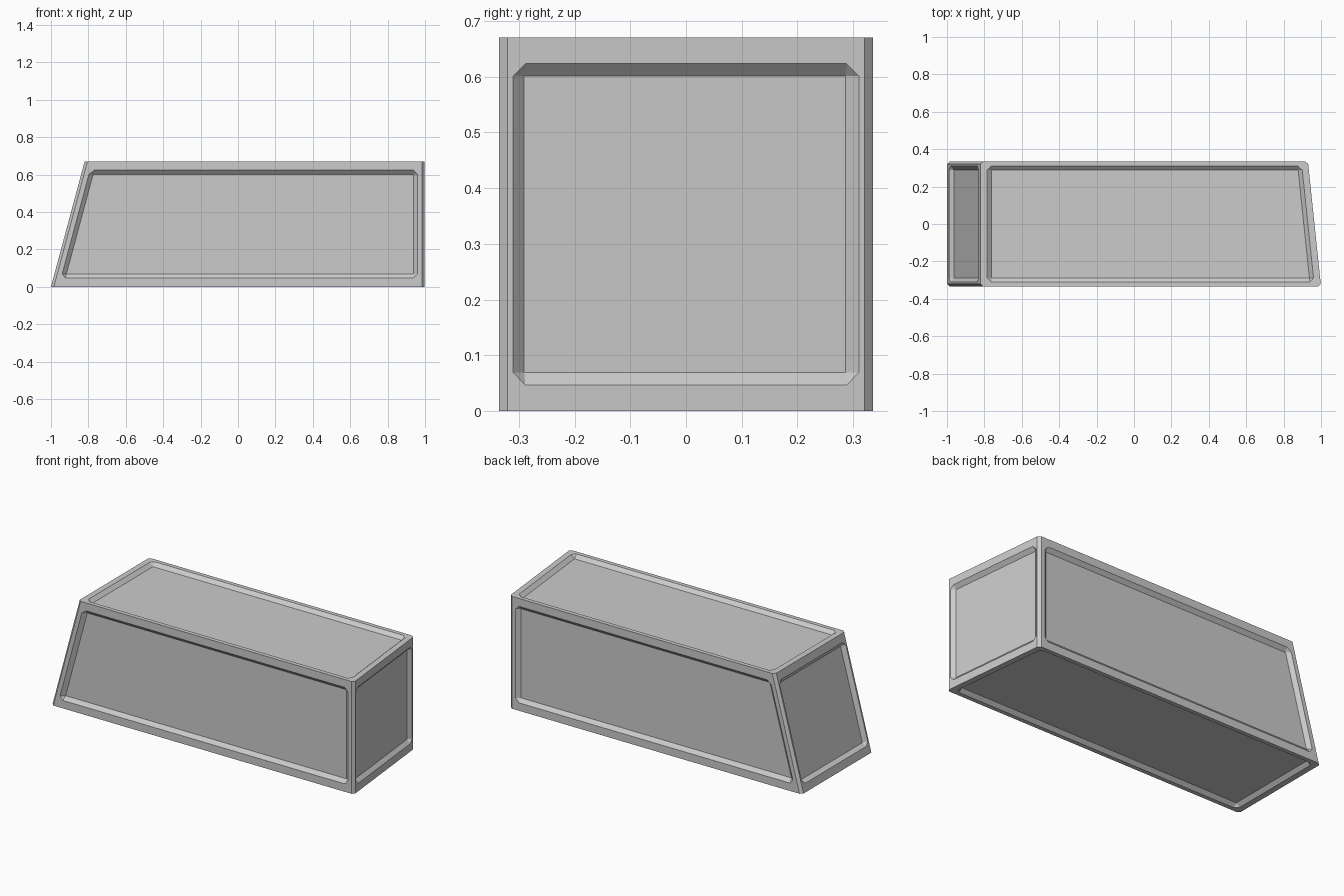
import bpy, bmesh
from mathutils import Vector
from mathutils.geometry import intersect_line_line

cube = bpy.data.objects.get("Cube")
if cube:
    bpy.data.objects.remove(cube)

H, W = 0.67, 0.335        # height and half depth
WALL, DEPTH = 0.022, 0.02  # slope width and depth of the recesses

grey = bpy.data.materials.new("light_grey")
grey.use_nodes = True
colour = (0.6, 0.6, 0.6, 1)
grey.diffuse_color = colour
grey.node_tree.nodes["Principled BSDF"].inputs["Base Color"].default_value = colour


def make_object(name, bm):
    mesh = bpy.data.meshes.new(name)
    bmesh.ops.recalc_face_normals(bm, faces=bm.faces)
    bm.to_mesh(mesh)
    bm.free()
    obj = bpy.data.objects.new(name, mesh)
    bpy.context.collection.objects.link(obj)
    mesh.materials.append(grey)
    return obj


# Body corners: left end leans back in height, right end is skewed in plan
low = [Vector(c) for c in ((-1, -W, 0), (1, -W, 0), (0.93, W, 0), (-1, W, 0))]
high = [Vector((-0.82 if p.x < 0 else p.x, p.y, H)) for p in low]

# Body with chamfered upright edges
bm = bmesh.new()
lo = [bm.verts.new(p) for p in low]
hi = [bm.verts.new(p) for p in high]
bm.faces.new(lo[::-1])
bm.faces.new(hi)
for i in range(4):
    j = (i + 1) % 4
    bm.faces.new((lo[i], lo[j], hi[j], hi[i]))
uprights = [bm.edges.get((a, b)) for a, b in zip(lo, hi)]
bmesh.ops.bevel(bm, geom=uprights, offset=0.015, segments=1, affect='EDGES')
body = make_object("body", bm)


def recess_cutter(name, quad, margins):
    """Tapered pocket with clipped corners, for a face given anticlockwise."""
    n = (quad[1] - quad[0]).cross(quad[2] - quad[0]).normalized()

    def side(i, extra):
        a, b = quad[i], quad[(i + 1) % 4]
        shift = n.cross((b - a).normalized()) * (margins[i] + extra)
        return a + shift, b + shift

    def meet(i, ei, j, ej):
        return intersect_line_line(*side(i, ei), *side(j, ej))[0]

    points = []
    for j in range(4):
        i = (j - 1) % 4
        points.append(meet(i, WALL, j, WALL) - n * DEPTH)
        for rim in (meet(i, 0, j, WALL), meet(i, WALL, j, 0)):
            points += [rim, rim + n * 0.05]
    bm = bmesh.new()
    for p in points:
        bm.verts.new(p)
    bmesh.ops.convex_hull(bm, input=bm.verts)
    bmesh.ops.dissolve_limit(bm, angle_limit=0.01, verts=bm.verts, edges=bm.edges)
    return make_object(name, bm)


# One recessed panel on every face
long_side, end, flat = (0.047, 0.04) * 2, (0.047, 0.025) * 2, (0.025, 0.035) * 2
panels = [("top", high, flat), ("bottom", low[::-1], flat)]
for i, name in enumerate(("front", "left", "back", "right")):
    j = (i + 1) % 4
    quad = [low[i], low[j], high[j], high[i]]
    panels.append((name, quad, end if i % 2 else long_side))

cutters = []
for name, quad, margins in panels:
    cutter = recess_cutter(name + "_recess_cutter", quad, margins)
    cutter.hide_render = True
    cutters.append(cutter)
    mod = body.modifiers.new(name + "_recess", 'BOOLEAN')
    mod.operation, mod.solver, mod.object = 'DIFFERENCE', 'EXACT', cutter

# Bake the recesses and drop the cutters
graph = bpy.context.evaluated_depsgraph_get()
baked = bpy.data.meshes.new_from_object(body.evaluated_get(graph))
body.modifiers.clear()
body.data = baked
for cutter in cutters:
    bpy.data.objects.remove(cutter)
